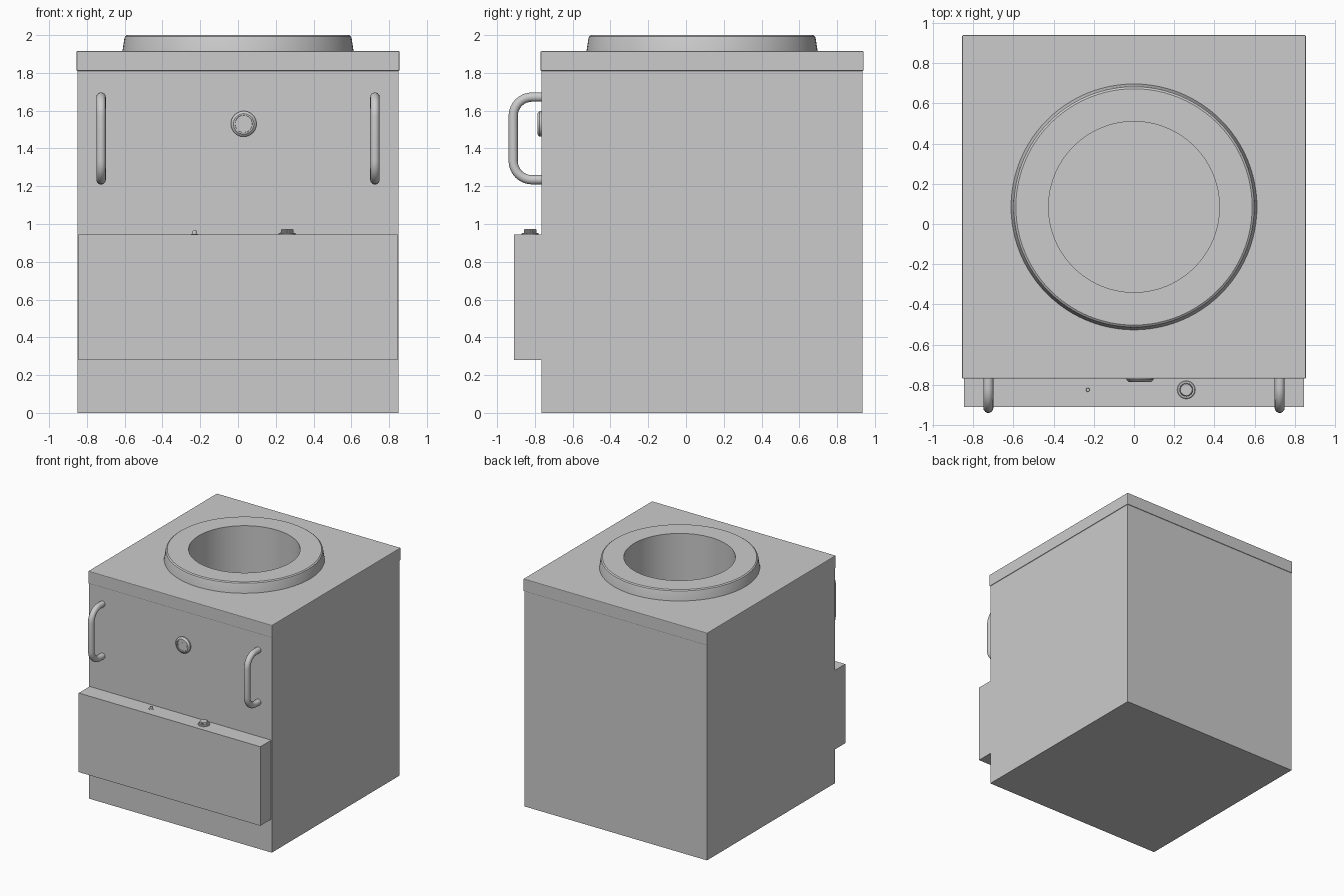
import bpy, bmesh, math
from mathutils import Matrix, Vector

if "Cube" in bpy.data.objects:
    bpy.data.objects.remove(bpy.data.objects["Cube"])


def finish(name, bm, smooth=None):
    bmesh.ops.recalc_face_normals(bm, faces=bm.faces)
    me = bpy.data.meshes.new(name)
    bm.to_mesh(me)
    bm.free()
    ob = bpy.data.objects.new(name, me)
    bpy.context.collection.objects.link(ob)
    if smooth:
        bpy.ops.object.select_all(action='DESELECT')
        ob.select_set(True)
        bpy.context.view_layer.objects.active = ob
        bpy.ops.object.shade_smooth_by_angle(angle=math.radians(smooth))
    return ob


def box(name, lo, hi, bevel=0):
    bm = bmesh.new()
    lo, hi = Vector(lo), Vector(hi)
    bmesh.ops.create_cube(bm, size=1, matrix=Matrix.Translation((lo + hi) / 2)
                          @ Matrix.Diagonal((*(hi - lo), 1)))
    if bevel:
        bmesh.ops.bevel(bm, geom=bm.edges[:], offset=bevel, segments=2,
                        profile=0.5, affect='EDGES')
    return finish(name, bm)


def lathe(name, profile, matrix, segs=64, ripple=None, smooth=35):
    """Revolve (radius, height) points about local z; radius 0 closes an end."""
    bm = bmesh.new()
    rings = []
    for r, h in profile:
        if r == 0:
            rings.append([bm.verts.new((0, 0, h))] * segs)
            continue
        ring = []
        for i in range(segs):
            a = 2 * math.pi * i / segs
            rr = r * (ripple if ripple and i % 4 > 1 else 1)
            ring.append(bm.verts.new((rr * math.cos(a), rr * math.sin(a), h)))
        rings.append(ring)
    for a, b in zip(rings, rings[1:]):
        for i in range(segs):
            j = (i + 1) % segs
            bm.faces.new(list(dict.fromkeys((a[i], a[j], b[j], b[i]))))
    bm.transform(matrix)
    return finish(name, bm, smooth)


# Cabinet, worktop and front control box
body = box("cabinet_body", (-0.85, -0.765, 0), (0.85, 0.935, 1.81))
top = box("worktop", (-0.855, -0.77, 1.81), (0.855, 0.94, 1.915), 0.005)
box("control_box", (-0.845, -0.91, 0.28), (0.845, -0.765, 0.945))

# Round well cut through worktop and cabinet
centre = Matrix.Translation((0, 0.085, 0))
cutter = lathe("well_cutter", [(0, 0.38), (0.44, 0.38), (0.44, 2.1), (0, 2.1)], centre)
cutter.hide_render = True
cutter.hide_viewport = True
cutter.display_type = 'WIRE'
for ob in (body, top):
    mod = ob.modifiers.new("well", 'BOOLEAN')
    mod.operation = 'DIFFERENCE'
    mod.solver = 'EXACT'
    mod.object = cutter

# Raised collar with the oven pot below it
lathe("oven_pot", [(0.44, 1.915), (0.612, 1.915), (0.602, 1.98), (0.598, 1.993),
                   (0.588, 2.0), (0.425, 2.0), (0.425, 0.4), (0, 0.4)], centre, 96)

# Pull handles: one bent tube per side
for side, label in ((-1, "left"), (1, "right")):
    x, out, r = side * 0.725, -0.915, 0.10
    pts = [(x, -0.76, 1.672)]
    for cz, start in ((1.672 - r, 90), (1.234 + r, 180)):
        for k in range(9):
            a = math.radians(start + 90 * k / 8)
            pts.append((x, out + r + r * math.cos(a), cz + r * math.sin(a)))
    pts.append((x, -0.76, 1.234))
    cu = bpy.data.curves.new(label + "_handle", 'CURVE')
    cu.dimensions = '3D'
    cu.bevel_depth = 0.025
    cu.bevel_resolution = 5
    cu.use_fill_caps = True
    sp = cu.splines.new('POLY')
    sp.points.add(len(pts) - 1)
    for p, co in zip(sp.points, pts):
        p.co = (*co, 1)
    sp.use_smooth = True
    bpy.context.collection.objects.link(bpy.data.objects.new(label + "_handle", cu))

# Thermometer: rim, dial, tick marks and needle
face = Matrix.Translation((0.03, -0.765, 1.53)) @ Matrix.Rotation(math.pi / 2, 4, 'X')
lathe("gauge_rim", [(0, 0), (0.068, 0), (0.068, 0.010), (0.062, 0.016), (0.054, 0.022),
                    (0.046, 0.022), (0.045, 0.016), (0, 0.016)], face, 48)


def bar(bm, angle, r0, r1, width, height):
    m = (face @ Matrix.Rotation(angle, 4, 'Z')
         @ Matrix.Translation((0, (r0 + r1) / 2, 0.016))
         @ Matrix.Diagonal((width, r1 - r0, height, 1)))
    bmesh.ops.create_cube(bm, size=1, matrix=m)


bm = bmesh.new()
for k in range(11):
    bar(bm, math.radians(-150 + 30 * k), 0.034, 0.040, 0.002, 0.002)
finish("gauge_ticks", bm)
bm = bmesh.new()
bar(bm, 0, -0.022, 0.022, 0.004, 0.006)
finish("gauge_needle", bm)

# Ribbed control knob on its base plate
at = Matrix.Translation((0.26, -0.825, 0.945))
lathe("knob_base", [(0, 0), (0.045, 0), (0.045, 0.005), (0.042, 0.008), (0, 0.008)], at, 48)
lathe("control_knob", [(0, 0.008), (0.034, 0.008), (0.033, 0.024), (0.030, 0.028), (0, 0.028)],
      at, 96, 0.93, 20)

# Small push button
at = Matrix.Translation((-0.23, -0.825, 0.945))
lathe("button_base", [(0, 0), (0.019, 0), (0.019, 0.003), (0, 0.003)], at, 32)
lathe("push_button", [(0, 0.003), (0.010, 0.003), (0.010, 0.018), (0.008, 0.021), (0, 0.021)], at, 32)
